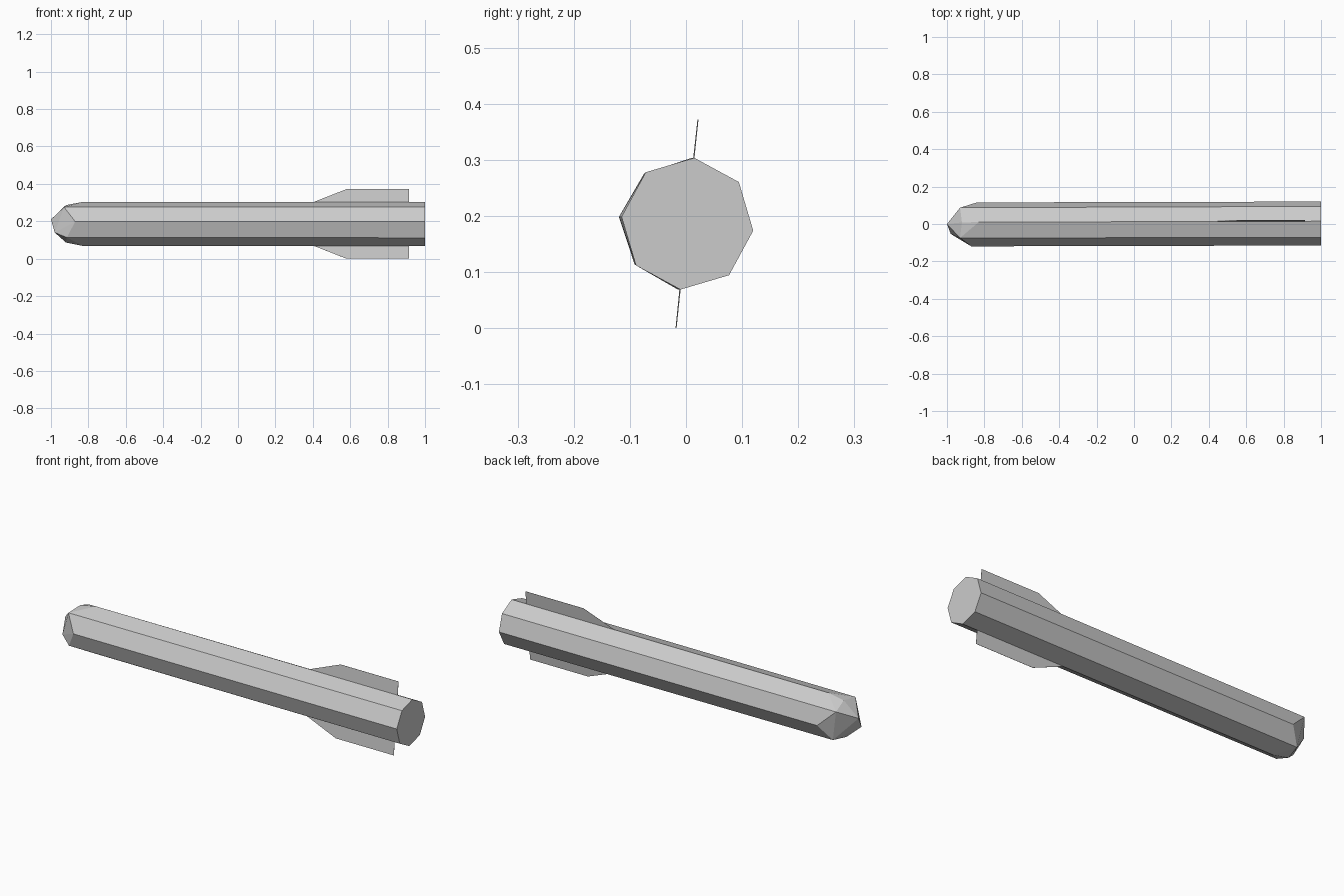
import bpy, bmesh, math
from mathutils import Vector

cube = bpy.data.objects.get("Cube")
if cube:
    bpy.data.objects.remove(cube, do_unlink=True)

grey = bpy.data.materials.new("light_grey")
colour = (0.6, 0.6, 0.6, 1)
grey.diffuse_color = colour
grey.use_nodes = True
grey.node_tree.nodes["Principled BSDF"].inputs["Base Color"].default_value = colour

AXIS_Z, RADIUS, ROLL = 0.186, 0.118, 84


def point(x, degrees, r=RADIUS):
    """Point around the slightly skewed body axis."""
    a = math.radians(degrees)
    return Vector((x, 0.0025 * x + r * math.cos(a), AXIS_Z + r * math.sin(a)))


def add_object(name, bm):
    mesh = bpy.data.meshes.new(name)
    bmesh.ops.recalc_face_normals(bm, faces=bm.faces)
    bm.to_mesh(mesh)
    bm.free()
    mesh.materials.append(grey)
    obj = bpy.data.objects.new(name, mesh)
    bpy.context.collection.objects.link(obj)
    return obj


# Eight-sided body with a faceted nose: each long edge ends at its own x
edge_ends = [-0.83, -0.93, -0.87, -0.915, -0.83, -0.9, -0.84, -0.93]
points = [Vector((-1, 0, 0.21)), Vector((-0.98, -0.053, 0.14)),
          point(-0.92, ROLL, 0.101), point(-0.92, ROLL + 180, 0.1)]
for i, end in enumerate(edge_ends):
    angle = ROLL + 45 * i
    points += [point(1, angle), point(end, angle, 0.115 if end < -0.88 else RADIUS)]

bm = bmesh.new()
for p in points:
    bm.verts.new(p)
bmesh.ops.convex_hull(bm, input=bm.verts)
bmesh.ops.dissolve_limit(bm, angle_limit=math.radians(2), verts=bm.verts, edges=bm.edges)
add_object("body", bm)

# Thin tail fins above and below, set on opposite edges of the body
fin_profile = [(0.4, 0.116), (0.58, 0.187), (0.915, 0.187), (0.915, 0.116)]
for name, angle in (("upper_fin", ROLL), ("lower_fin", ROLL + 180)):
    bm = bmesh.new()
    bm.faces.new([bm.verts.new(point(x, angle, r)) for x, r in fin_profile])
    fin = add_object(name, bm)
    thickness = fin.modifiers.new("thickness", "SOLIDIFY")
    thickness.thickness = 0.001
    thickness.offset = 0
